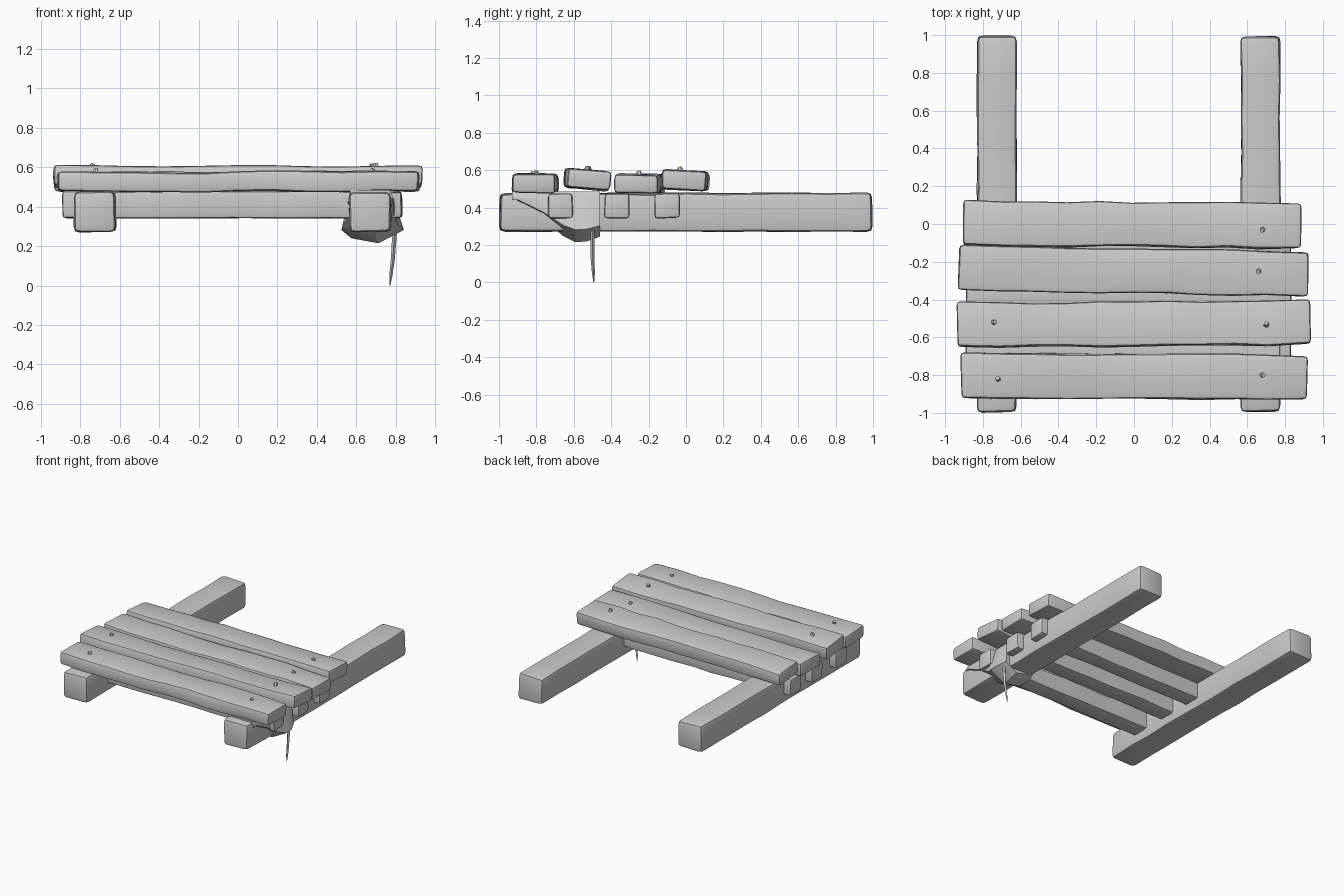
import bpy, bmesh, math, random
from mathutils import Vector, Euler, noise

if "Cube" in bpy.data.objects:
    bpy.data.objects.remove(bpy.data.objects["Cube"], do_unlink=True)

mat = bpy.data.materials.new("weathered grey")
grey = (0.6, 0.6, 0.6, 1)
mat.use_nodes = True
mat.diffuse_color = grey
mat.node_tree.nodes["Principled BSDF"].inputs["Base Color"].default_value = grey
random.seed(4)


def finish(name, bm, angle=40):
    bmesh.ops.recalc_face_normals(bm, faces=bm.faces)
    mesh = bpy.data.meshes.new(name)
    bm.to_mesh(mesh)
    bm.free()
    mesh.materials.append(mat)
    ob = bpy.data.objects.new(name, mesh)
    bpy.context.collection.objects.link(ob)
    bpy.ops.object.select_all(action="DESELECT")
    bpy.context.view_layer.objects.active = ob
    ob.select_set(True)
    bpy.ops.object.shade_smooth_by_angle(angle=math.radians(angle))
    return ob


def timber(name, size, center, roll=0.0, yaw=0.0, chamfer=0.025, rough=0.008, axis=0):
    """A rough hewn bar: chamfered box, cut along its length and gently warped."""
    bm = bmesh.new()
    bmesh.ops.create_cube(bm, size=1)
    bmesh.ops.scale(bm, vec=size, verts=bm.verts)
    bmesh.ops.bevel(bm, geom=bm.edges[:], offset=chamfer, segments=2,
                    profile=0.6, affect="EDGES")
    normal = Vector((0, 0, 0))
    normal[axis] = 1
    for i in range(1, 10):
        cut = normal * size[axis] * (i / 10 - 0.5) * 0.95
        bmesh.ops.bisect_plane(bm, geom=bm.verts[:] + bm.edges[:] + bm.faces[:],
                               plane_co=cut, plane_no=normal)
    seed = Vector((random.uniform(0, 50), random.uniform(0, 50), 0))
    turn = Euler((math.radians(roll), 0, math.radians(yaw))).to_matrix()
    for v in bm.verts:
        v.co += noise.noise_vector(v.co * 4 + seed) * rough
        v.co = turn @ v.co + Vector(center)
    return finish(name, bm)


# Long side rails
for name, x in (("right_rail", -0.725), ("left_rail", 0.67)):
    timber(name, (0.21, 1.99, 0.205), (x, 0, 0.375), chamfer=0.03, axis=1)

# Cross beams running through the rails
for i, y in enumerate((-0.67, -0.37, -0.1)):
    timber(f"cross_beam_{i + 1}", (1.72, 0.135, 0.135), (-0.03, y, 0.41), chamfer=0.02)

# Deck planks: centre x, y, z, length, thickness, roll, yaw
planks = ((0, -0.807, 0.527, 1.83, 0.1, 0, -0.2),
          (0, -0.53, 0.55, 1.87, 0.1, -4, 0.5),
          (-0.005, -0.25, 0.527, 1.85, 0.1, 0, -1),
          (-0.012, -0.003, 0.545, 1.79, 0.1, -4, -0.5))
for i, (x, y, z, length, thick, roll, yaw) in enumerate(planks):
    timber(f"plank_{i + 1}", (length, 0.235, thick), (x, y, z), roll, yaw, 0.022, 0.012)

# Bent nails standing out of the planks
for i, (x, y, z) in enumerate(((0.66, -0.25, 0.58), (-0.74, -0.52, 0.605),
                               (0.68, -0.8, 0.58), (-0.72, -0.82, 0.578),
                               (0.7, -0.53, 0.605), (0.68, -0.03, 0.602))):
    bm = bmesh.new()
    bmesh.ops.create_cone(bm, cap_ends=True, segments=6, radius1=0.016,
                          radius2=0.012, depth=0.03)
    turn = Euler((0.3, 0.25 if i % 2 else -0.25, i)).to_matrix()
    for v in bm.verts:
        v.co = turn @ v.co + Vector((x, y, z))
    finish(f"nail_{i + 1}", bm, 30)

# Cloth tied round the left rail: slanted front edge, sagging knot below
stations = ((-0.93, 0.45, 0.6, 0.785), (-0.76, 0.34, 0.585, 0.79),
            (-0.66, 0.25, 0.53, 0.81), (-0.59, 0.215, 0.525, 0.84),
            (-0.53, 0.22, 0.53, 0.84), (-0.46, 0.245, 0.55, 0.81))
bm = bmesh.new()
rings = []
for y, low, x0, x1 in stations:
    side = low + (0.48 - low) * 0.25
    mid = (x0 + x1) / 2 + 0.03
    section = ((0.57, 0.485), (0.77, 0.485), (0.79, 0.44), (x1, side),
               (mid, low), (x0 + 0.05, low + 0.025), (x0, side), (0.555, 0.42))
    rings.append([bm.verts.new((x, y, z)) for x, z in section])
for a, b in zip(rings, rings[1:]):
    for k in range(len(a)):
        n = (k + 1) % len(a)
        bm.faces.new((a[k], a[n], b[n], b[k]))
for ring in (rings[0], rings[-1]):
    bm.faces.new(ring)
finish("cloth_wrap", bm, 30)

# Loose tail hanging from the knot
bm = bmesh.new()
rows = []
for x, y, z, w in ((0.795, -0.5, 0.28, 0.012), (0.785, -0.5, 0.13, 0.01),
                   (0.775, -0.495, 0.05, 0.008), (0.77, -0.493, 0.0, 0.002)):
    rows.append([bm.verts.new((x + dx * w, y + dy * w, z))
                 for dx, dy in ((-1, 0), (0, -1), (1, 0), (0, 1))])
for a, b in zip(rows, rows[1:]):
    for k in range(4):
        n = (k + 1) % 4
        bm.faces.new((a[k], a[n], b[n], b[k]))
bm.faces.new(rows[0])
bm.faces.new(rows[-1])
finish("cloth_tail", bm, 30)
